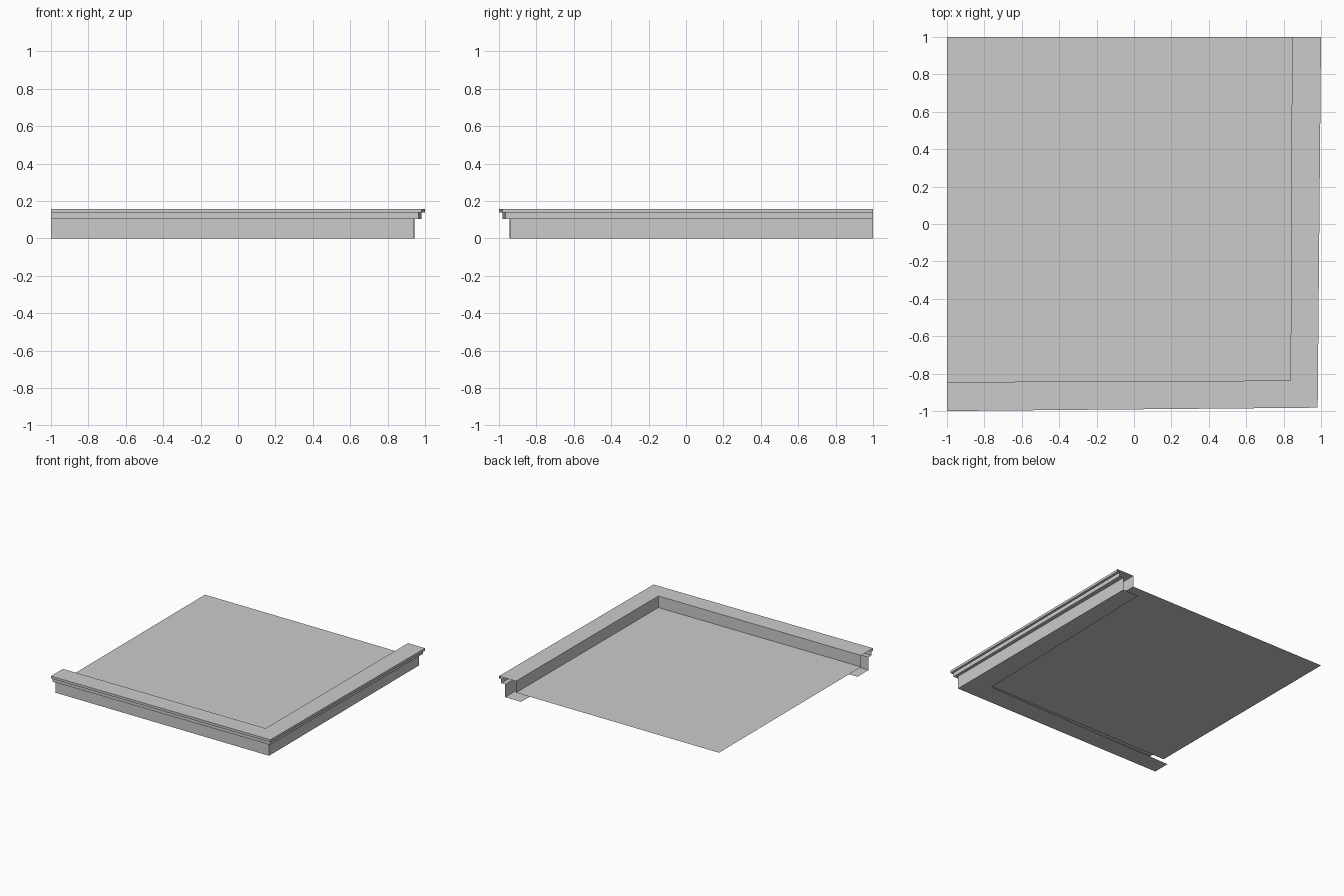
import bpy
import bmesh

cube = bpy.data.objects.get("Cube")
if cube:
    bpy.data.objects.remove(cube, do_unlink=True)

grey = bpy.data.materials.new("plain_grey")
grey.use_nodes = True
grey.diffuse_color = (0.6, 0.6, 0.6, 1)
grey.node_tree.nodes["Principled BSDF"].inputs["Base Color"].default_value = grey.diffuse_color


def finish(name, bm):
    mesh = bpy.data.meshes.new(name)
    bm.to_mesh(mesh)
    bm.free()
    mesh.materials.append(grey)
    obj = bpy.data.objects.new(name, mesh)
    bpy.context.collection.objects.link(obj)


def corner_path(bm, end, corner, z):
    """L-shaped line: left end of the front, the corner, back end of the side."""
    points = ((-1, -end), (corner, -corner), (end, 1))
    return [bm.verts.new((x, y, z)) for x, y in points]


def corner_strip(name, profile):
    """Sweep an open profile of (end offset, corner offset, height) round the corner."""
    bm = bmesh.new()
    rows = [corner_path(bm, *p) for p in profile]
    for a, b in zip(rows, rows[1:]):
        for i in range(2):
            bm.faces.new((a[i], a[i + 1], b[i + 1], b[i]))
    finish(name, bm)


TOP, LIP, STEP, DECK = 0.158, 0.138, 0.105, 0.063

# Outer wall with the bottom flange turned inwards
corner_strip("outer_wall", [(0.80, 0.762, 0), (0.943, 0.941, 0), (0.943, 0.941, STEP)])

# Stepped cornice and flat coping
corner_strip("cornice", [(0.943, 0.941, STEP), (0.98, 0.965, STEP), (0.98, 0.965, LIP),
                         (1, 0.982, LIP), (1, 0.982, TOP), (0.845, 0.837, TOP)])

# Inner face of the parapet
corner_strip("inner_wall", [(0.845, 0.837, TOP), (0.845, 0.837, DECK)])

# Flat roof deck
bm = bmesh.new()
edge = corner_path(bm, 0.845, 0.837, DECK)
bm.faces.new(edge + [bm.verts.new((-1, 1, DECK))])
finish("roof_deck", bm)
